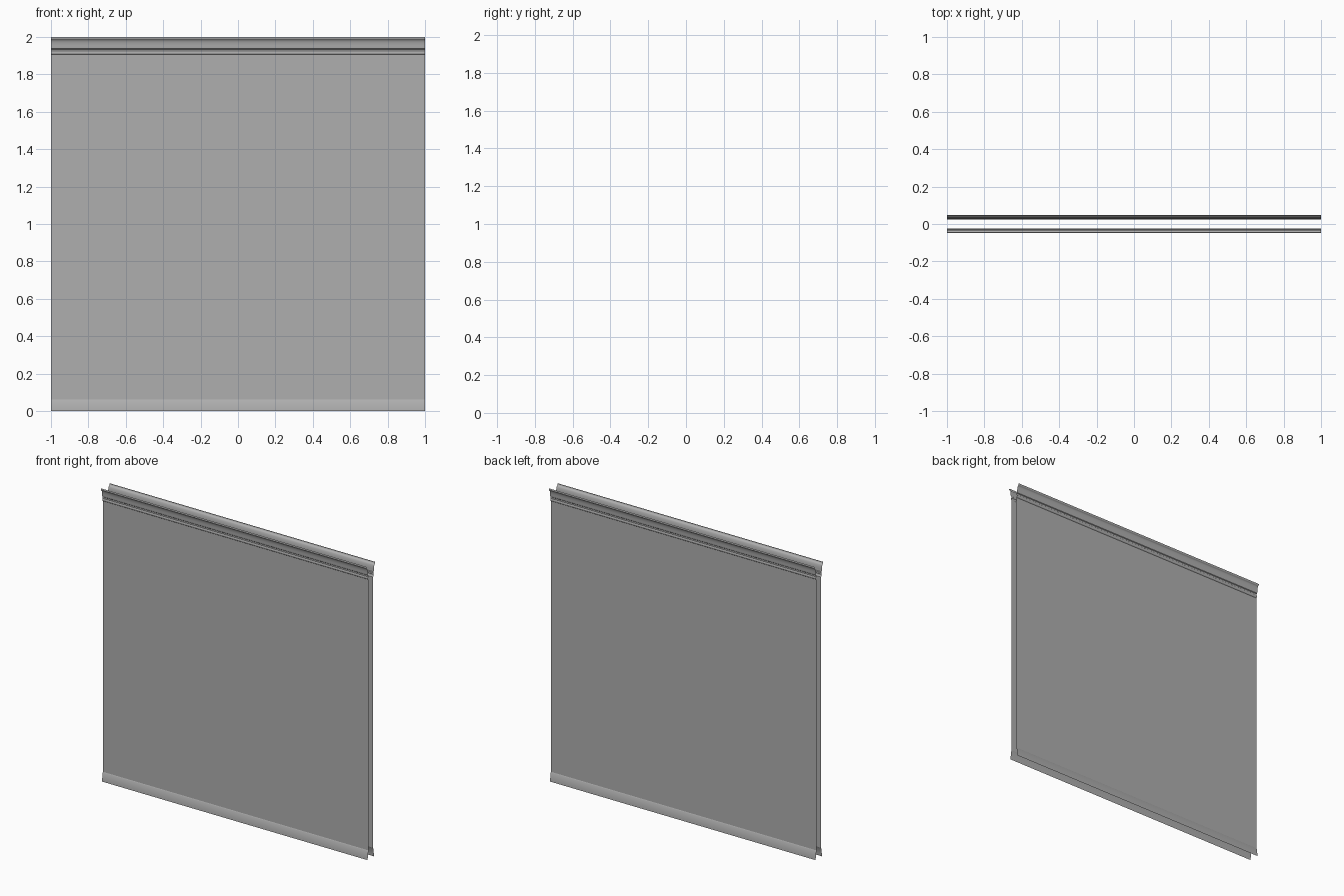
import bpy, math

if "Cube" in bpy.data.objects:
    bpy.data.objects.remove(bpy.data.objects["Cube"])

WALL = 0.0235      # distance of each wall sheet from the centre plane
LIP = 0.0475       # furthest reach of the crown moulding

# mid grey paint
paint = bpy.data.materials.new("grey_paint")
paint.diffuse_color = (0.43, 0.43, 0.43, 1)
paint.use_nodes = True
paint.node_tree.nodes["Principled BSDF"].inputs["Base Color"].default_value = paint.diffuse_color


def arc(cy, cz, ry, rz, a0, a1, n):
    """Points on an elliptical arc, angles in degrees."""
    pts = []
    for i in range(n + 1):
        a = math.radians(a0 + (a1 - a0) * i / n)
        pts.append((cy + ry * math.cos(a), cz + rz * math.sin(a)))
    return pts


def sheet(name, profile, side):
    """Sweep an open (depth, height) profile along x; side is -1 front, 1 back."""
    n = len(profile)
    verts = [(x, side * y, z) for x in (-1, 1) for y, z in profile]
    faces = []
    for i in range(n - 1):
        f = (i, i + n, i + n + 1, i + 1)
        faces.append(f if side < 0 else f[::-1])
    mesh = bpy.data.meshes.new(name)
    mesh.from_pydata(verts, [], faces)
    mesh.materials.append(paint)
    obj = bpy.data.objects.new(name, mesh)
    bpy.context.collection.objects.link(obj)
    bpy.context.view_layer.objects.active = obj
    obj.select_set(True)
    bpy.ops.object.shade_smooth_by_angle(angle=math.radians(35))
    obj.select_set(False)


# skirting: tucks out from the wall, then slopes gently to the floor
skirting = [(0.034, 0.0), (0.033, 0.015), (0.0265, 0.057), (WALL, 0.062)]

# flat wall panel
panel = [(WALL, 0.062), (WALL, 1.905)]

# crown: small bead, fillet step, cove, then a rounded top lip
crown = [(WALL, 1.905)]
crown += arc(0.0255, 1.9155, 0.004, 0.0085, -80, 80, 6)
crown += [(0.0265, 1.928), (0.0265, 1.934), (0.031, 1.938)]
crown += arc(0.044, 1.945, 0.012, 0.041, 180, 95, 8)
crown += [(0.0465, 1.989), (LIP, 1.993), (LIP, 1.997), (0.0455, 2.0)]

for side, label in ((-1, "front"), (1, "back")):
    sheet(label + "_skirting", skirting, side)
    sheet(label + "_wall_panel", panel, side)
    sheet(label + "_crown_moulding", crown, side)
